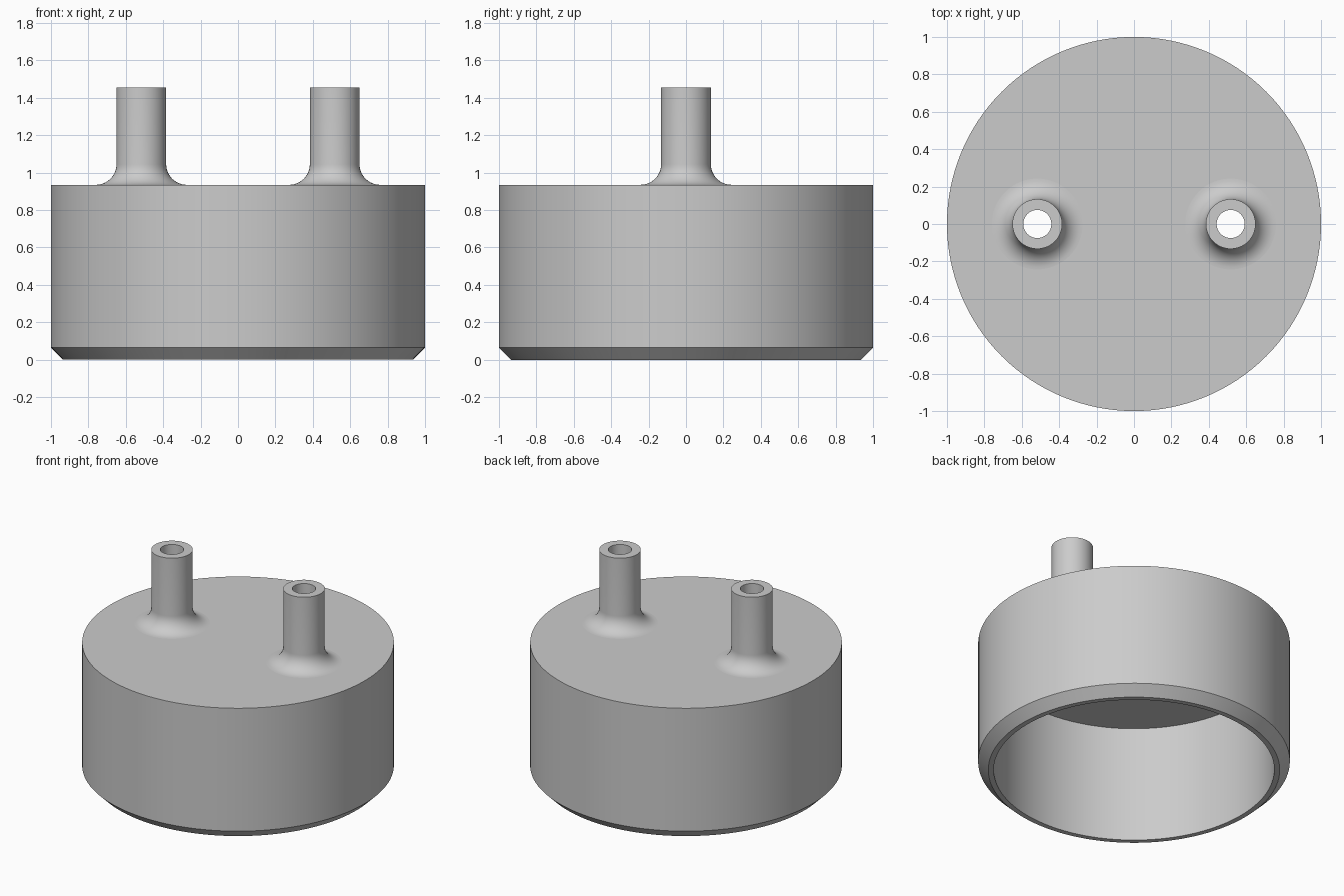
import bpy, bmesh
from math import sin, cos, pi, radians

cube = bpy.data.objects.get("Cube")
if cube:
    bpy.data.objects.remove(cube, do_unlink=True)

# Main dimensions
TOP, CEILING, PIPE_TOP = 0.935, 0.825, 1.455
RADIUS, INNER, CHAMFER = 1.0, 0.90, 0.065
PIPE_X, PIPE_R, BORE_R, FILLET = 0.517, 0.133, 0.075, 0.11

mat = bpy.data.materials.new("plain grey")
mat.use_nodes = True
grey = (0.6, 0.6, 0.6, 1)
mat.diffuse_color = grey
mat.node_tree.nodes["Principled BSDF"].inputs["Base Color"].default_value = grey

bm = bmesh.new()


def lathe(profile, cx, sides):
    """Revolve (radius, z) points about a vertical axis; return the end loops."""
    rings = [[bm.verts.new((cx + r * cos(2 * pi * i / sides),
                            r * sin(2 * pi * i / sides), z))
              for i in range(sides)] for r, z in profile]
    for a, b in zip(rings, rings[1:]):
        for i in range(sides):
            j = (i + 1) % sides
            bm.faces.new((a[i], a[j], b[j], b[i]))

    def loop(ring):
        return [bm.edges.get((ring[i - 1], ring[i])) for i in range(sides)]
    return loop(rings[0]), loop(rings[-1])


# Cup wall: outer side, chamfered rim and inner side
top_edges, ceiling_edges = lathe(
    [(RADIUS, TOP), (RADIUS, CHAMFER), (RADIUS - CHAMFER, 0),
     (INNER, 0), (INNER, CEILING)], 0, 128)

# Two pipes with a flared foot and a bore running through the lid
flare = [(PIPE_R + FILLET * (1 - sin(a)), TOP + FILLET * (1 - cos(a)))
         for a in (pi / 2 * k / 12 for k in range(13))]
for side in (-1, 1):
    foot, bore = lathe(
        flare + [(PIPE_R, PIPE_TOP), (BORE_R, PIPE_TOP), (BORE_R, CEILING)],
        side * PIPE_X, 64)
    top_edges += foot
    ceiling_edges += bore

# Lid surfaces, above and below, filled around the pipes
for edges in (top_edges, ceiling_edges):
    bmesh.ops.triangle_fill(bm, edges=edges, use_beauty=True, normal=(0, 0, 1))
bmesh.ops.recalc_face_normals(bm, faces=bm.faces)

mesh = bpy.data.meshes.new("cap_with_pipes")
bm.to_mesh(mesh)
bm.free()
mesh.materials.append(mat)
cap = bpy.data.objects.new("cap_with_pipes", mesh)
bpy.context.collection.objects.link(cap)

# Smooth round walls, flat level faces
bpy.ops.object.select_all(action='DESELECT')
bpy.context.view_layer.objects.active = cap
cap.select_set(True)
bpy.ops.object.shade_smooth_by_angle(angle=radians(30))
for face in mesh.polygons:
    if abs(face.normal.z) > 0.9999:
        face.use_smooth = False
